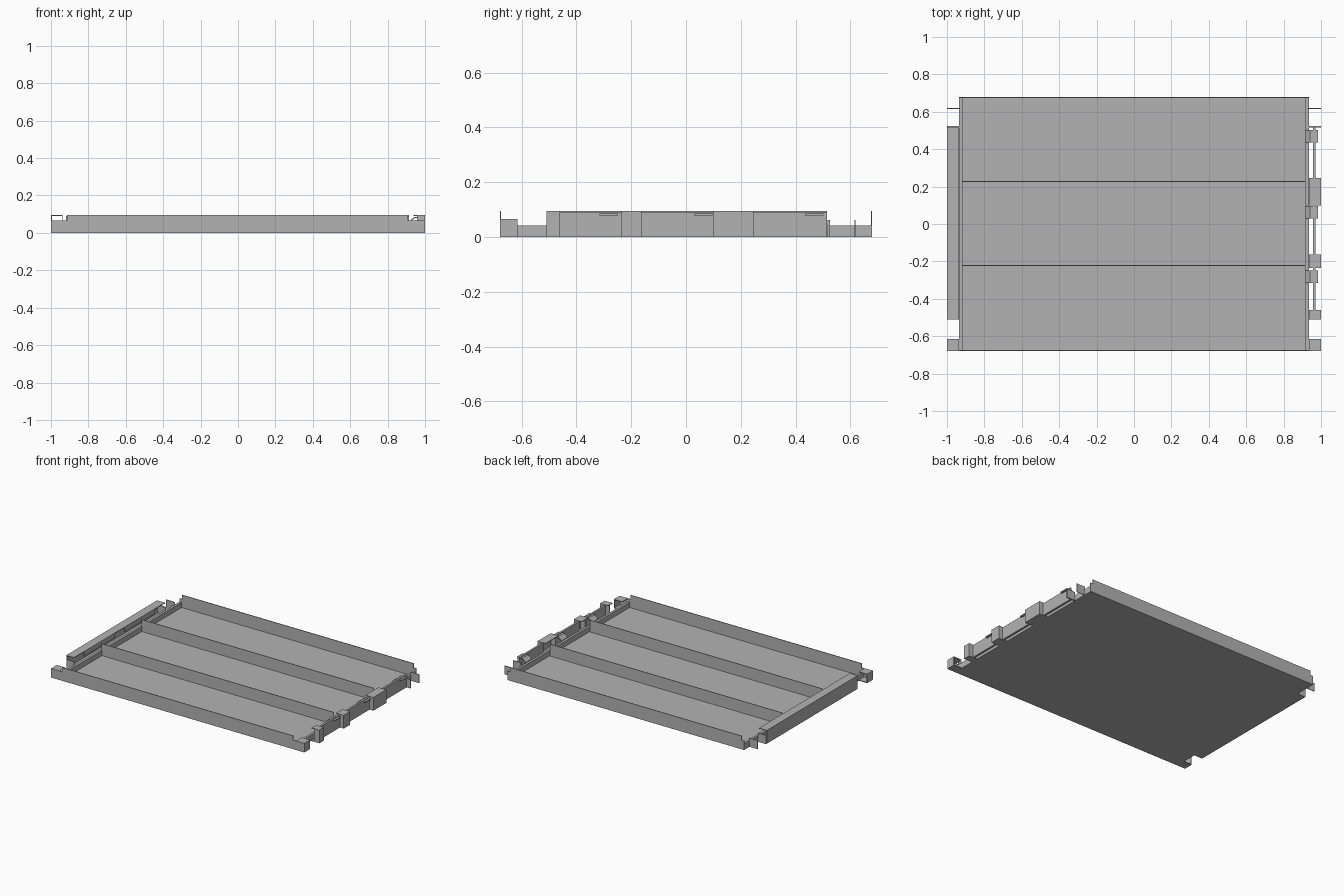
import bpy, bmesh

if "Cube" in bpy.data.objects:
    bpy.data.objects.remove(bpy.data.objects["Cube"])

T = 0.005   # sheet thickness
H = 0.095   # full wall height

steel = bpy.data.materials.new("plain grey sheet")
steel.diffuse_color = (0.45, 0.45, 0.45, 1)
steel.use_nodes = True
steel.node_tree.nodes["Principled BSDF"].inputs["Base Color"].default_value = steel.diffuse_color


def finish(name, bm):
    mesh = bpy.data.meshes.new(name)
    bmesh.ops.recalc_face_normals(bm, faces=bm.faces)
    bm.to_mesh(mesh)
    bm.free()
    mesh.materials.append(steel)
    obj = bpy.data.objects.new(name, mesh)
    bpy.context.collection.objects.link(obj)
    return obj


def box(name, x0, x1, y0, y1, z0, z1):
    bm = bmesh.new()
    bmesh.ops.create_cube(bm, size=1)
    for v in bm.verts:
        v.co = (x1 if v.co.x > 0 else x0,
                y1 if v.co.y > 0 else y0,
                z1 if v.co.z > 0 else z0)
    return finish(name, bm)


def extrude(name, pts, axis, a, b):
    """Extrude a closed 2D outline along axis x (yz outline), y (xz) or z (xy)."""
    def place(p, d):
        return {"x": (d, p[0], p[1]), "y": (p[0], d, p[1]), "z": (p[0], p[1], d)}[axis]
    bm = bmesh.new()
    lo = [bm.verts.new(place(p, a)) for p in pts]
    hi = [bm.verts.new(place(p, b)) for p in pts]
    bm.faces.new(lo)
    bm.faces.new(hi[::-1])
    n = len(pts)
    for i in range(n):
        bm.faces.new((lo[i], lo[(i + 1) % n], hi[(i + 1) % n], hi[i]))
    return finish(name, bm)


# Floor with the left channel bottom and the front corner tabs
floor = [(-1, -0.68), (1, -0.68), (1, -0.615), (0.935, -0.615), (0.935, 0.68),
         (-0.935, 0.68), (-0.935, 0.525), (-1, 0.525), (-1, -0.51),
         (-0.935, -0.51), (-0.935, -0.615), (-1, -0.615)]
extrude("floor", floor, "z", 0, T)

# Front wall, lower at its ends
extrude("front_wall", [(-1, 0), (1, 0), (1, 0.065), (0.91, 0.065), (0.91, H),
                       (-0.915, H), (-0.915, 0.065), (-1, 0.065)],
        "y", -0.68, -0.68 + T)

# Back wall, lower at its ends
extrude("back_wall", [(-0.935, 0), (0.935, 0), (0.935, 0.065), (0.915, 0.065), (0.915, H),
                      (-0.915, H), (-0.915, 0.065), (-0.935, 0.065)],
        "y", 0.68 - T, 0.68)

# Dividers
for i, y in enumerate((-0.223, 0.228)):
    box(f"divider_{i}", -0.92, 0.915, y - T / 2, y + T / 2, T, 0.09)

for side, s in (("left", -1), ("right", 1)):
    def sbox(name, xa, xb, *rest):
        xs = sorted((s * xa, s * xb))
        box(f"{side}_{name}", xs[0], xs[1], *rest)

    # Low folded end wall
    sbox("end_wall", 0.918, 0.935, -0.675, 0.675, T, 0.042)
    # Front corner tab: outer side, top and back lip
    sbox("tab_side", 1 - T, 1, -0.68, -0.615, 0, 0.065)
    sbox("tab_top", 0.935, 1, -0.68, -0.615, 0.065 - T, 0.065)
    # Back flap
    sbox("back_flap", 0.93, 1, 0.615, 0.619, 0, 0.062)
    # Small end flap
    sbox("end_flap", 0.935, 1, 0.517, 0.525, 0, 0.062)

# Left channel: outer wall, top flange, front end and hanging lips
box("channel_wall", -1, -1 + T, -0.51, 0.515, 0, H)
box("channel_top", -1, -0.938, -0.51, 0.515, H - T, H)
box("channel_end", -1, -0.938, -0.51, -0.51 + T, 0, 0.065)
for i, (y0, y1) in enumerate(((-0.4, -0.05), (0.06, 0.4))):
    box(f"channel_lip_{i}", -0.942, -0.938, y0, y1, 0.06, H)

# Right corrugated strip: raised blocks made of bent sheet
for i, (y0, y1) in enumerate(((-0.51, -0.46), (-0.235, -0.162), (0.1, 0.246))):
    box(f"block_face_{i}", 1 - T, 1, y0, y1, 0, H)
    box(f"block_top_{i}", 0.938, 1, y0, y1, H - T, H)
    box(f"block_bottom_{i}", 0.935, 1, y0, y1, 0, T)
    for j, y in enumerate((y0, y1 - T)):
        box(f"block_side_{i}_{j}", 0.958, 1, y, y + T, 0, H)

# Recessed panels between the blocks and the latch on each panel
for i, (y0, y1) in enumerate(((-0.46, -0.235), (-0.162, 0.1), (0.246, 0.515))):
    box(f"recessed_panel_{i}", 0.956, 0.97, y0, y1, 0, 0.09)
latch = [(0.915, 0.062), (0.942, 0.085), (0.985, 0.085), (0.985, 0.079),
         (0.945, 0.079), (0.918, 0.056)]
for i, y in enumerate((-0.315, 0.03, 0.435)):
    extrude(f"latch_{i}", latch, "y", y, y + 0.067)
